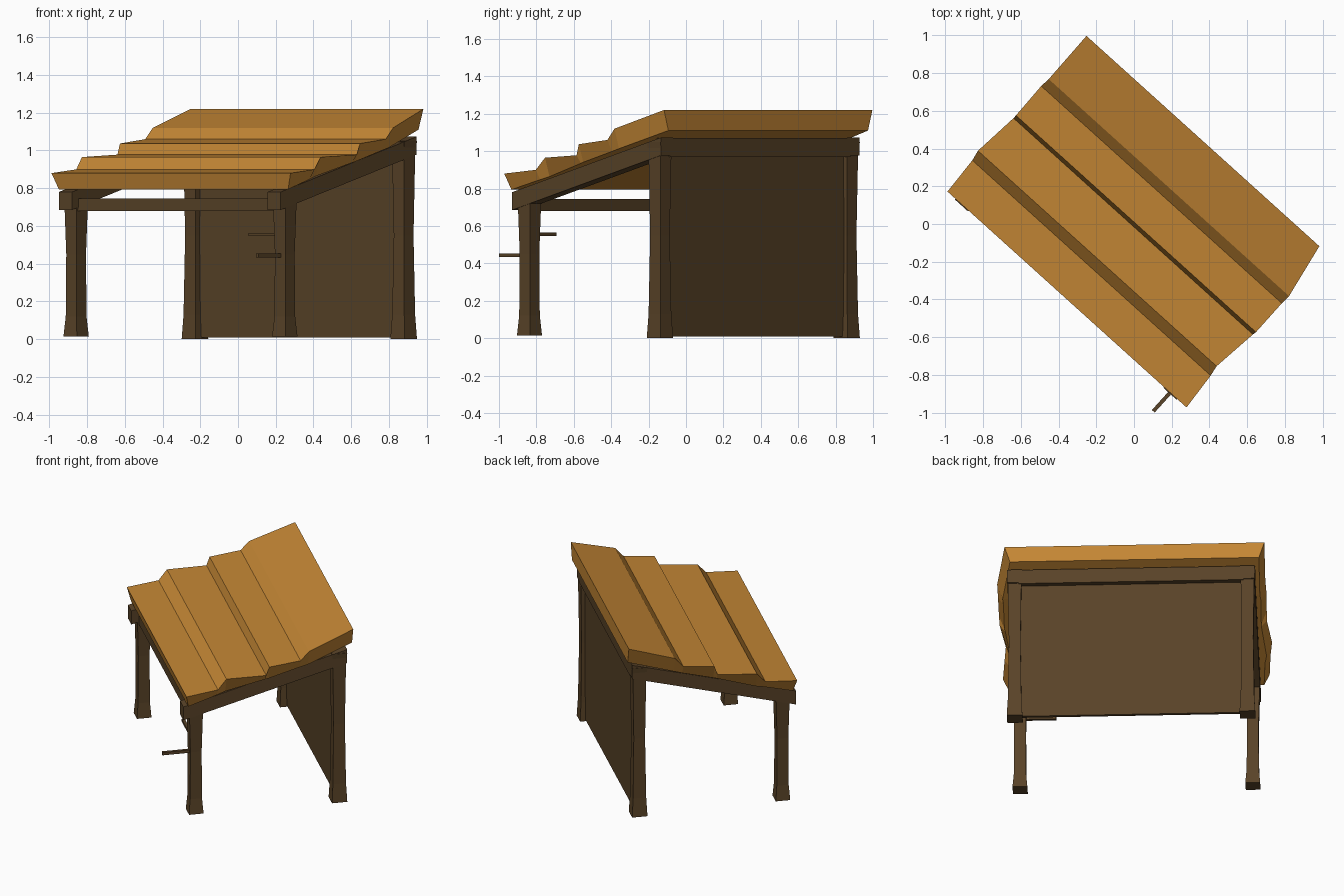
import bpy, bmesh, math
from mathutils import Vector

if "Cube" in bpy.data.objects:
    bpy.data.objects.remove(bpy.data.objects["Cube"])

# Shelter axes: u runs along the roof planks, v runs from low front to high back
U = Vector((0.742, -0.670, 0))
V = Vector((0.670, 0.742, 0))


def material(name, color):
    m = bpy.data.materials.new(name)
    m.diffuse_color = (*color, 1)
    m.use_nodes = True
    m.node_tree.nodes["Principled BSDF"].inputs["Base Color"].default_value = m.diffuse_color
    return m


roof_mat = material("roof wood", (0.55, 0.24, 0.035))
dark_mat = material("dark wood", (0.10, 0.056, 0.021))


def loft(name, rings, mat):
    """Skin a closed solid through rings of (u, v, z) points."""
    bm = bmesh.new()
    rows = [[bm.verts.new(U * u + V * v + Vector((0, 0, z))) for u, v, z in r]
            for r in rings]
    n = len(rows[0])
    for a, b in zip(rows, rows[1:]):
        for i in range(n):
            j = (i + 1) % n
            bm.faces.new((a[i], a[j], b[j], b[i]))
    bm.faces.new(rows[0])
    bm.faces.new(rows[-1])
    bmesh.ops.recalc_face_normals(bm, faces=bm.faces)
    me = bpy.data.meshes.new(name)
    bm.to_mesh(me)
    bm.free()
    me.materials.append(mat)
    ob = bpy.data.objects.new(name, me)
    bpy.context.collection.objects.link(ob)
    return ob


def square(u, v, z, w):
    h = w / 2
    return [(u - h, v - h, z), (u + h, v - h, z), (u + h, v + h, z), (u - h, v + h, z)]


def box(name, u0, u1, v0, v1, z0, z1):
    ring = [(u0, v0), (u1, v0), (u1, v1), (u0, v1)]
    return loft(name, [[(u, v, z) for u, v in ring] for z in (z0, z1)], dark_mat)


def underside(v):
    return 0.79 + 0.28 * (v + 0.53)


# Stepped plank roof: v, top z, left end, right end
steps = [(0.571, 1.22, -0.855, 0.808), (0.267, 1.12, -0.85, 0.866),
         (0.213, 1.06, -0.855, 0.863), (0.008, 1.037, -0.85, 0.864),
         (-0.012, 0.978, -0.85, 0.86), (-0.266, 0.965, -0.874, 0.83),
         (-0.324, 0.90, -0.862, 0.84), (-0.535, 0.88, -0.849, 0.858)]
rings = []
for i, (v, z, a, b) in enumerate(steps):
    vb = -0.515 if i == len(steps) - 1 else v
    zb = underside(vb) + (0.012 if i == 0 else 0)
    rings.append([(a, v, z), (b, v, z), (b - 0.035, vb, zb), (a + 0.035, vb, zb)])
loft("plank_roof", rings, roof_mat)

# Flared posts, sloping side beams
for s, side in ((-1, "left"), (1, "right")):
    u = s * 0.745
    loft("front_post_" + side,
         [square(u, -0.455, z, w) for z, w in
          ((0.015, 0.095), (0.12, 0.078), (0.45, 0.074), (0.72, 0.088))], dark_mat)
    loft("back_post_" + side,
         [square(u, 0.485, z, w) for z, w in
          ((0.0, 0.10), (0.13, 0.086), (0.55, 0.074), (0.97, 0.086), (1.05, 0.10))], dark_mat)
    loft("side_beam_" + side,
         [[(u - 0.047, v, z - 0.095), (u + 0.047, v, z - 0.095),
           (u + 0.047, v, z), (u - 0.047, v, z)]
          for v, z in ((-0.54, 0.78), (0.535, 1.073))], dark_mat)

# Cross beams and recessed back wall
box("front_beam", -0.72, 0.72, -0.49, -0.42, 0.68, 0.745)
box("back_beam", -0.72, 0.72, 0.44, 0.535, 0.97, 1.07)
box("back_wall", -0.73, 0.73, 0.48, 0.50, 0.01, 0.98)

# Hanging pegs on the right front post
box("front_peg", 0.731, 0.751, -0.668, -0.45, 0.433, 0.453)
box("inner_peg", 0.515, 0.74, -0.488, -0.468, 0.546, 0.564)
